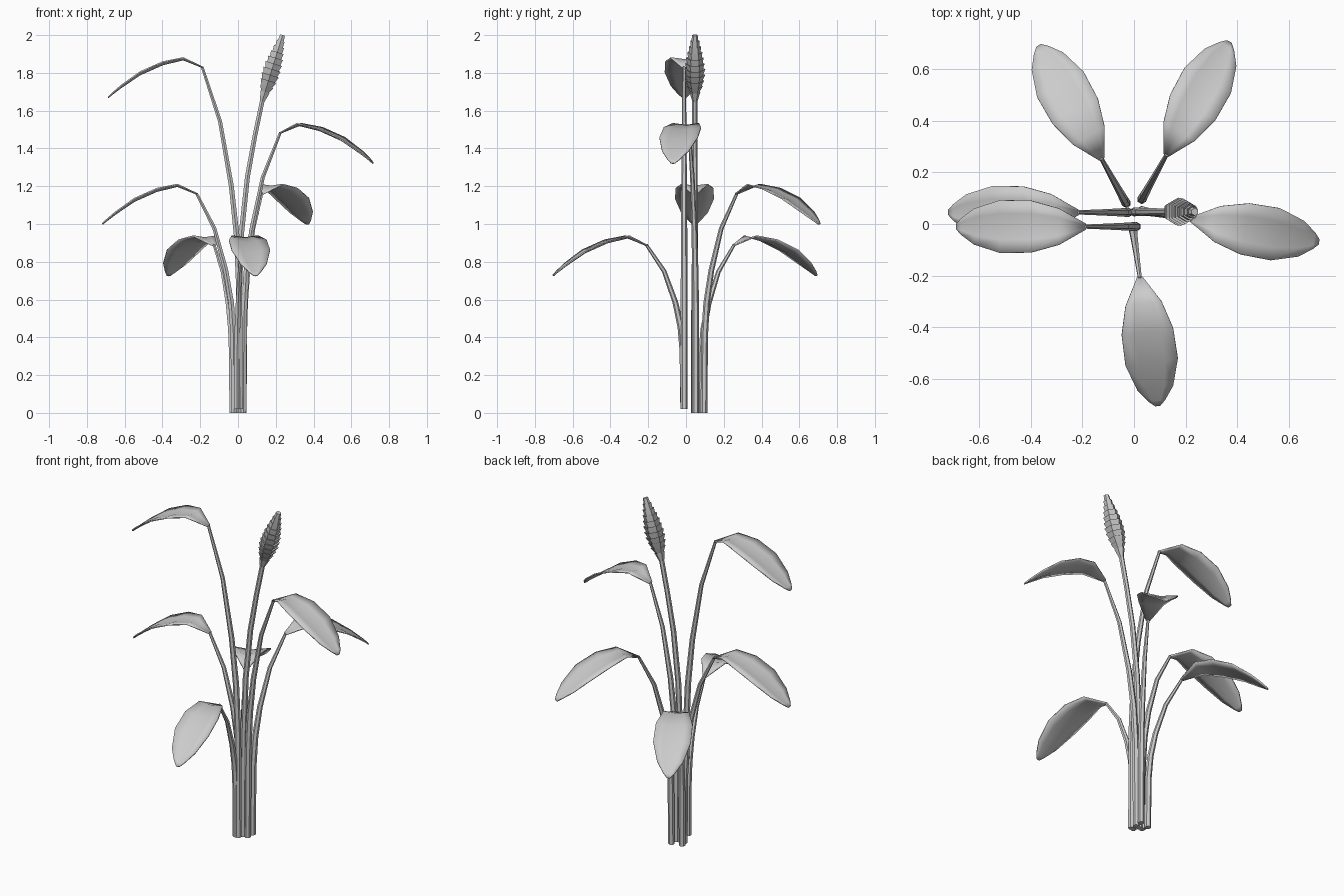
import bpy, math
from mathutils import Vector

if "Cube" in bpy.data.objects:
    bpy.data.objects.remove(bpy.data.objects["Cube"])


def make_object(name, verts, faces, angle):
    mesh = bpy.data.meshes.new(name)
    mesh.from_pydata(verts, [], faces)
    mesh.update()
    obj = bpy.data.objects.new(name, mesh)
    bpy.context.collection.objects.link(obj)
    bpy.ops.object.select_all(action='DESELECT')
    obj.select_set(True)
    bpy.context.view_layer.objects.active = obj
    if angle:
        bpy.ops.object.shade_smooth_by_angle(angle=math.radians(angle))
    return obj


def loft(name, path, radii, tangents, sides=6, angle=0):
    """Closed tube through rings square to the given tangents."""
    verts, faces = [], []
    for p, r, t in zip(path, radii, tangents):
        t = t.normalized()
        u = Vector((0, 1, 0)).cross(t)
        if u.length < 0.3:
            u = Vector((1, 0, 0))
        u.normalize()
        v = t.cross(u)
        for k in range(sides):
            a = 2 * math.pi * (k + 0.5) / sides
            verts.append(p + (u * math.cos(a) + v * math.sin(a)) * r)
    for i in range(len(path) - 1):
        for k in range(sides):
            a, b = i * sides + k, i * sides + (k + 1) % sides
            faces.append((a, b, b + sides, a + sides))
    faces.append(tuple(reversed(range(sides))))
    last = (len(path) - 1) * sides
    faces.append(tuple(range(last, last + sides)))
    return make_object(name, verts, faces, angle)


def path_tangents(path):
    n = len(path)
    return [path[min(i + 1, n - 1)] - path[max(i - 1, 0)] for i in range(n)]


# Stalk: distance outwards, fraction of height, radius
STALK = [(0, 0, .018), (.004, .35, .018), (.016, .5, .017),
         (.045, .65, .015), (.105, .84, .012), (.2, 1, .008)]
# Blade: distance outwards, drop from highest point, half width
BLADE = [(.195, -.05, .011), (.30, 0, .07), (.41, -.022, .1), (.53, -.075, .102),
         (.63, -.147, .07), (.68, -.19, .032), (.70, -.21, .01)]


def leaf(name, x, y, z0, top, heading):
    a = math.radians(heading)
    out = Vector((math.cos(a), math.sin(a), 0))
    side = Vector((-out.y, out.x, 0))
    base = Vector((x, y, 0))
    up = Vector((0, 0, 1))
    kink = top - .05
    path = [base + out * r + up * (z0 + (kink - z0) * f) for r, f, _ in STALK]
    loft(name + "_stalk", path, [s[2] for s in STALK], path_tangents(path), 6, 40)
    # Shallow channelled blade
    verts, faces = [], []
    for r, dz, w in BLADE:
        for s in (-1, -.5, 0, .5, 1):
            verts.append(base + out * r + side * (s * w)
                         + up * (top + dz - .14 * w * (1 - abs(s))))
    for i in range(len(BLADE) - 1):
        for k in range(4):
            j = i * 5 + k
            faces.append((j, j + 5, j + 6, j + 1))
    obj = make_object(name + "_blade", verts, faces, 40)
    mod = obj.modifiers.new("thickness", 'SOLIDIFY')
    mod.thickness = .007
    mod.offset = -1


# Six leaves: base x, base y, foot height, top height, heading
leaf("tall_left_leaf", .01, -.01, .02, 1.883, 180)
leaf("low_left_leaf", -.02, .045, 0, 1.213, 180)
leaf("right_leaf", .028, .052, 0, 1.535, -10)
leaf("back_right_leaf", .03, .095, 0, 1.213, 61)
leaf("back_left_leaf", -.03, .08, 0, .94, 119)
leaf("front_leaf", -.005, -.012, .02, .94, -82)

# Flower stem
Y = .047
stem = [Vector((x, Y, z)) for x, z in
        [(.0, 0), (.005, .6), (.018, .95), (.05, 1.25), (.09, 1.47), (.13, 1.66)]]
loft("flower_stem", stem, [.018, .017, .016, .015, .014, .014],
     path_tangents(stem), 6, 40)

# Seed spike: stacked flaring six-sided tiers
start, end = Vector((.128, Y, 1.65)), Vector((.236, Y, 2.0))
axis = end - start
rim = [.029, .042, .05, .055, .055, .052, .047, .04, .032, .024, .015]
path, radii = [start], [.014]
tiers = len(rim)
for i, r in enumerate(rim):
    t = .14 + .86 * i / (tiers - 1)
    path.append(start + axis * t)
    radii.append(r)
    if i < tiers - 1:
        path.append(start + axis * (t - .012))
        radii.append(r * .76)
loft("seed_spike", path, radii, [axis] * len(path), 6)
